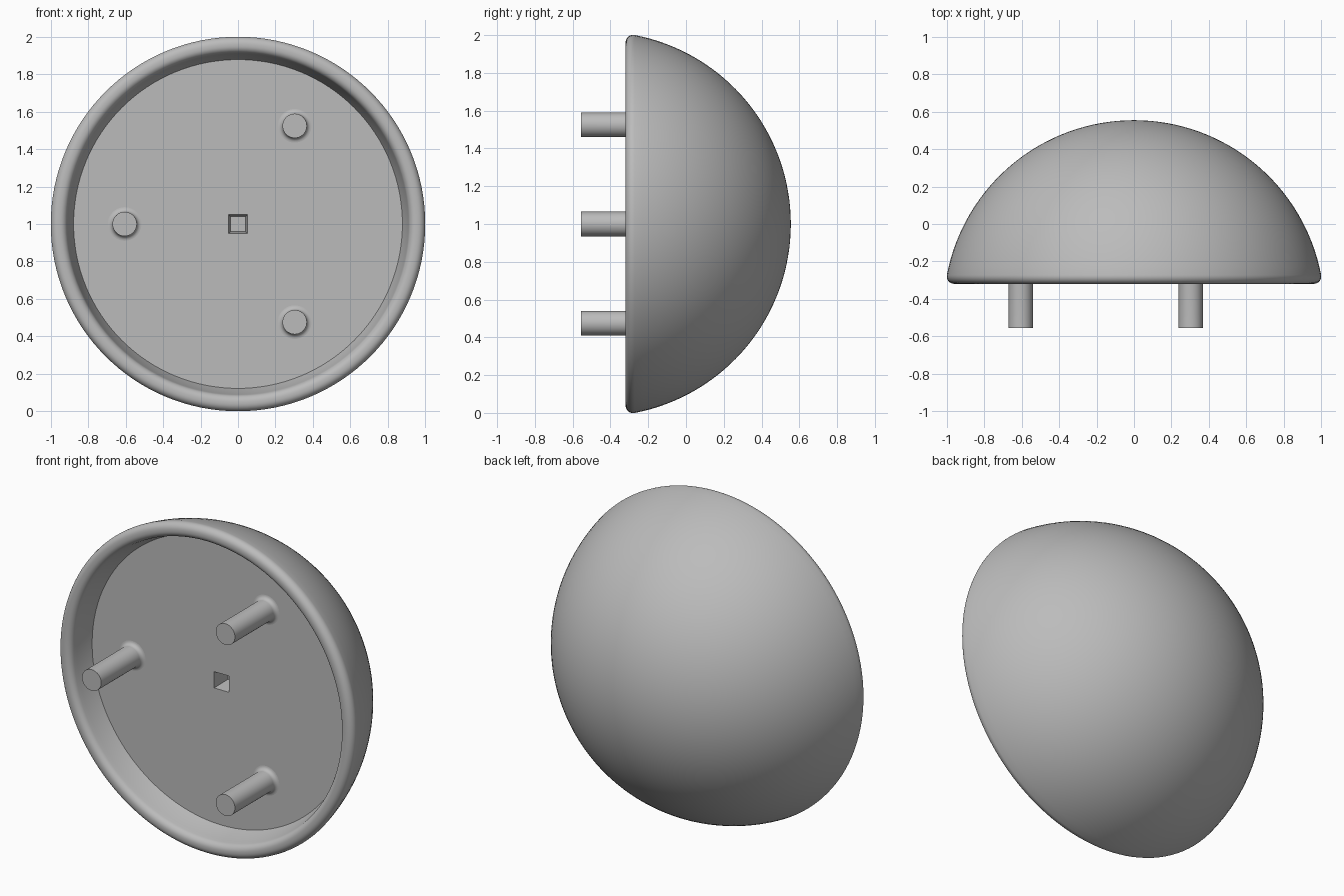
import bpy, bmesh
from math import sin, cos, pi, radians, sqrt, asin, acos
from mathutils import Matrix, Vector

cube = bpy.data.objects.get("Cube")
if cube:
    bpy.data.objects.remove(cube, do_unlink=True)

grey = bpy.data.materials.new("plain grey")
grey.use_nodes = True
colour = (0.5, 0.5, 0.5, 1)
grey.diffuse_color = colour
grey.node_tree.nodes["Principled BSDF"].inputs["Base Color"].default_value = colour


def arc(r0, y0, radius, start, end, steps):
    """Profile points (distance from axis, y); angle 0 points outward, 90 to the back."""
    angles = [radians(start + (end - start) * i / steps) for i in range(steps + 1)]
    return [(max(0, r0 + radius * cos(a)), y0 + radius * sin(a)) for a in angles]


def lathe(name, profile, segments, centre):
    """Revolve a profile around a line parallel to y."""
    bm = bmesh.new()
    verts = [bm.verts.new((r, y, 0)) for r, y in profile]
    edges = [bm.edges.new(pair) for pair in zip(verts, verts[1:])]
    bmesh.ops.spin(bm, geom=verts + edges, cent=(0, 0, 0), axis=(0, 1, 0),
                   angle=2 * pi, steps=segments, use_merge=True)
    bmesh.ops.remove_doubles(bm, verts=bm.verts, dist=1e-5)
    bmesh.ops.recalc_face_normals(bm, faces=bm.faces)
    bmesh.ops.translate(bm, verts=bm.verts, vec=centre)
    mesh = bpy.data.meshes.new(name)
    bm.to_mesh(mesh)
    bm.free()
    mesh.materials.append(grey)
    obj = bpy.data.objects.new(name, mesh)
    bpy.context.collection.objects.link(obj)
    return obj


def smooth(obj):
    bpy.ops.object.select_all(action='DESELECT')
    obj.select_set(True)
    bpy.context.view_layer.objects.active = obj
    bpy.ops.object.shade_smooth_by_angle(angle=radians(35))


# Dome shell: outer sphere, rounded lip, inner wall and flat recessed floor
BACK, LIP, FLOOR = 0.555, -0.32, -0.16
R_OUT, R_IN, ROUND = 1.0185, 0.93, 0.04
MID = BACK - R_OUT
lip_y = LIP + ROUND
outer_end = asin((lip_y - MID) / (R_OUT - ROUND))
inner_end = asin((lip_y - MID) / (R_IN + ROUND))
outer_r = (R_OUT - ROUND) * cos(outer_end)
inner_r = (R_IN + ROUND) * cos(inner_end)
inner_floor = asin((FLOOR - MID) / R_IN)
deg = 180 / pi

profile = arc(0, MID, R_OUT, 90, outer_end * deg, 32)
profile += arc(outer_r, lip_y, ROUND, outer_end * deg, -90, 7)[1:]
profile += arc(inner_r, lip_y, ROUND, -90, -180 + inner_end * deg, 7)
profile += arc(0, MID, R_IN, inner_end * deg, inner_floor * deg, 6)[1:]
profile.append((0, FLOOR))
dome = lathe("dome_shell", profile, 128, (0, 0, 1))

# Square socket in the middle of the floor, slightly tapered
bm = bmesh.new()
bmesh.ops.create_cone(bm, cap_ends=True, segments=4, depth=0.24,
                      radius1=0.06 * sqrt(2), radius2=0.04 * sqrt(2))
bmesh.ops.transform(bm, verts=bm.verts, matrix=Matrix.Translation((0, FLOOR, 1))
                    @ Matrix.Rotation(-pi / 2, 4, 'X') @ Matrix.Rotation(pi / 4, 4, 'Z'))
mesh = bpy.data.meshes.new("socket_cutter")
bm.to_mesh(mesh)
bm.free()
mesh.materials.append(grey)
cutter = bpy.data.objects.new("socket_cutter", mesh)
bpy.context.collection.objects.link(cutter)
cutter.hide_render = True

cut = dome.modifiers.new("socket", 'BOOLEAN')
cut.operation = 'DIFFERENCE'
cut.solver = 'EXACT'
cut.object = cutter
bpy.context.view_layer.objects.active = dome
bpy.ops.object.modifier_apply(modifier=cut.name)
bpy.data.objects.remove(cutter, do_unlink=True)
smooth(dome)

# Three mounting pegs with a fillet where they meet the floor
PEG, FILLET, TIP = 0.065, 0.025, -0.555
peg_profile = [(0, TIP), (PEG, TIP)]
peg_profile += arc(PEG + FILLET, FLOOR - FILLET, FILLET, 180, 90, 6)
for name, angle in (("left_upper_peg", 60), ("right_peg", 180), ("left_lower_peg", 300)):
    a = radians(angle)
    smooth(lathe(name, peg_profile, 40, Vector((0.606 * cos(a), 0, 1 + 0.606 * sin(a)))))
